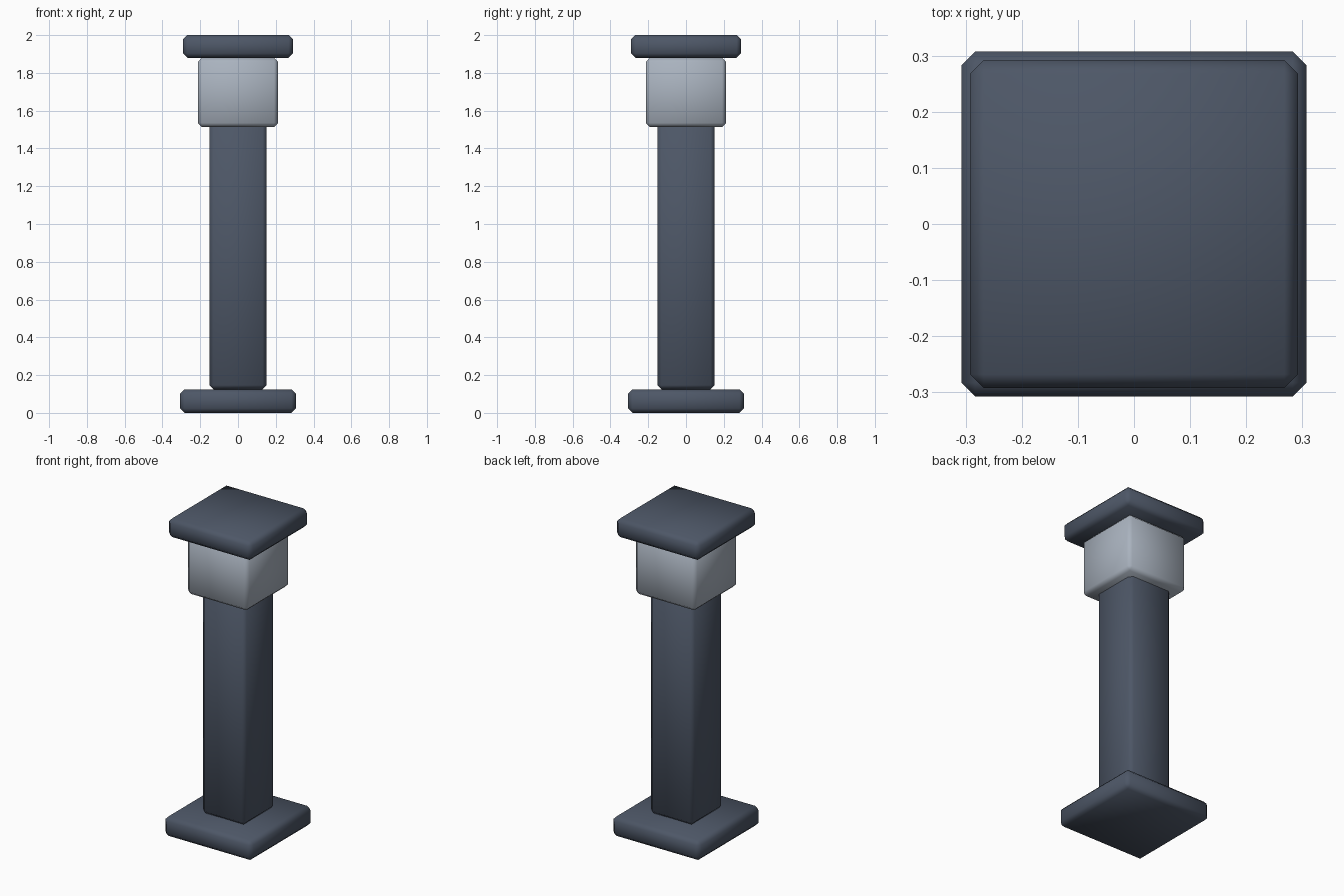
import bpy
import math

if "Cube" in bpy.data.objects:
    bpy.data.objects.remove(bpy.data.objects["Cube"])


def material(name, color):
    m = bpy.data.materials.new(name)
    m.diffuse_color = color
    m.use_nodes = True
    m.node_tree.nodes["Principled BSDF"].inputs["Base Color"].default_value = m.diffuse_color
    return m


dark = material("dark_metal", (0.075, 0.095, 0.135, 1))
pale = material("pale_panel", (0.40, 0.45, 0.52, 1))


def block(name, half, z0, z1, mat, chamfer=0.022):
    """Square block with single-cut chamfered edges, smooth shaded."""
    bpy.ops.mesh.primitive_cube_add(size=1, location=(0, 0, (z0 + z1) / 2))
    ob = bpy.context.object
    ob.name = name
    ob.scale = (half * 2, half * 2, z1 - z0)
    bpy.ops.object.transform_apply(location=False, rotation=False, scale=True)
    bevel = ob.modifiers.new("chamfer", 'BEVEL')
    bevel.width = chamfer
    bevel.segments = 1
    bpy.ops.object.modifier_apply(modifier="chamfer")
    bpy.ops.object.shade_smooth_by_angle(angle=math.radians(60))
    ob.data.materials.append(mat)
    return ob


# Foot plate, post, lamp head and cap, stacked upwards
block("base_plate", 0.307, 0.0, 0.125, dark, 0.024)
block("post", 0.152, 0.125, 1.54, dark)
block("lamp_head", 0.213, 1.513, 1.88, pale)
block("cap", 0.292, 1.88, 2.0, dark, 0.024)
